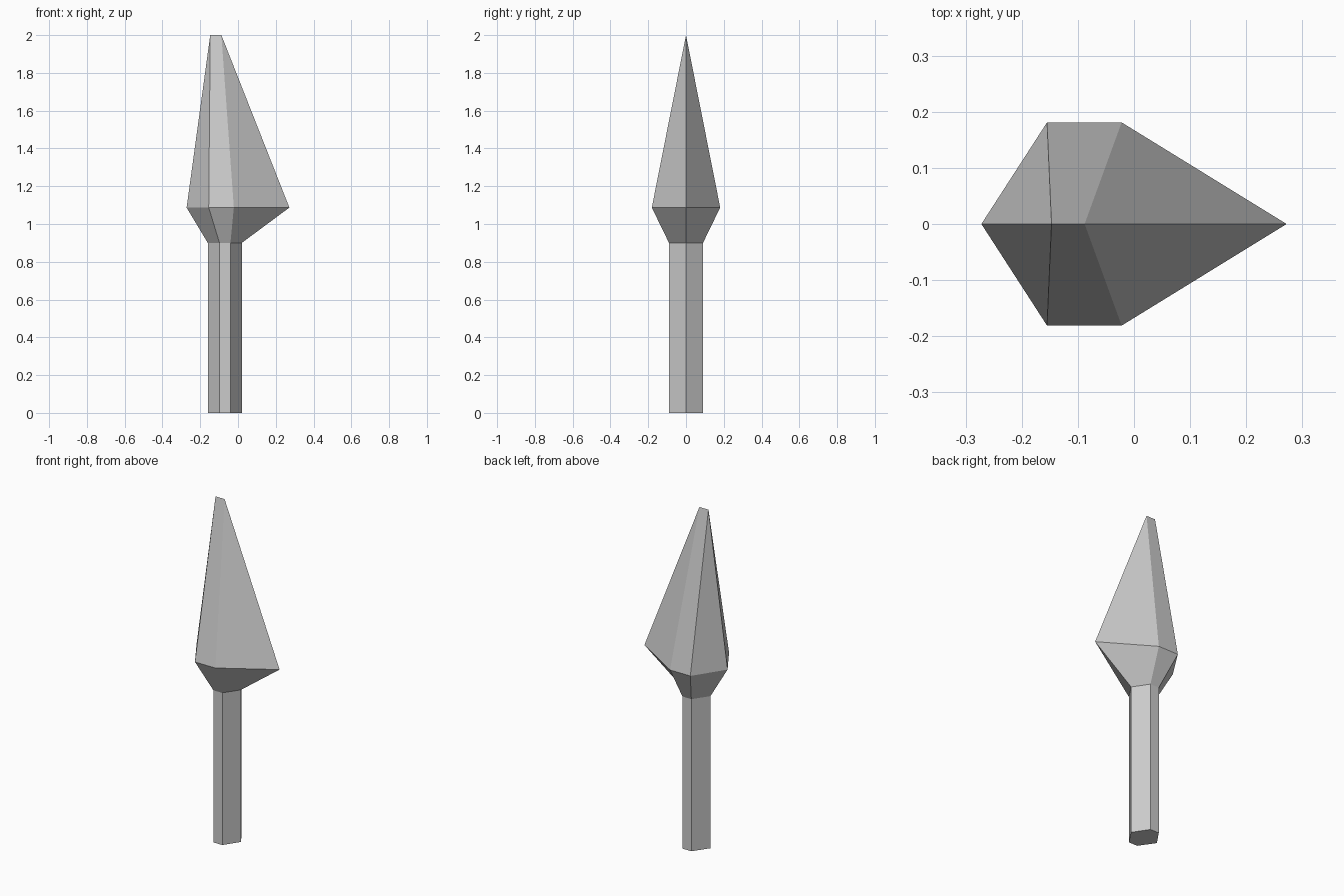
import bpy, bmesh

if "Cube" in bpy.data.objects:
    bpy.data.objects.remove(bpy.data.objects["Cube"])


def ring(z, xl, xa, xb, xr, w):
    """Six-sided section: left point, two front, right point, two back."""
    return [(xl, 0, z), (xa, -w, z), (xb, -w, z), (xr, 0, z), (xb, w, z), (xa, w, z)]


def loft(name, sections, cap_bottom=False):
    bm = bmesh.new()
    rings = [[bm.verts.new(p) for p in s] for s in sections]
    for lo, hi in zip(rings, rings[1:]):
        for i in range(6):
            j = (i + 1) % 6
            bm.faces.new((lo[i], lo[j], hi[j], hi[i]))
    if cap_bottom:
        bm.faces.new(rings[0][::-1])
    # merges the flattened top section into a ridge
    bmesh.ops.remove_doubles(bm, verts=bm.verts[:], dist=1e-4)
    mesh = bpy.data.meshes.new(name)
    bm.to_mesh(mesh)
    bm.free()
    obj = bpy.data.objects.new(name, mesh)
    bpy.context.collection.objects.link(obj)
    return obj


stem = (-0.16, -0.098, -0.04, 0.02, 0.09)
collar = ring(0.9, *stem)

# hexagonal shaft, open where it meets the head
loft("shaft", [ring(0, *stem), collar], cap_bottom=True)

# lopsided pointed head: flare, widest section, ridge tip
loft("spear_head", [
    collar,
    ring(1.087, -0.272, -0.155, -0.022, 0.272, 0.181),
    ring(2.0, -0.147, -0.147, -0.088, -0.088, 0.0),
])
